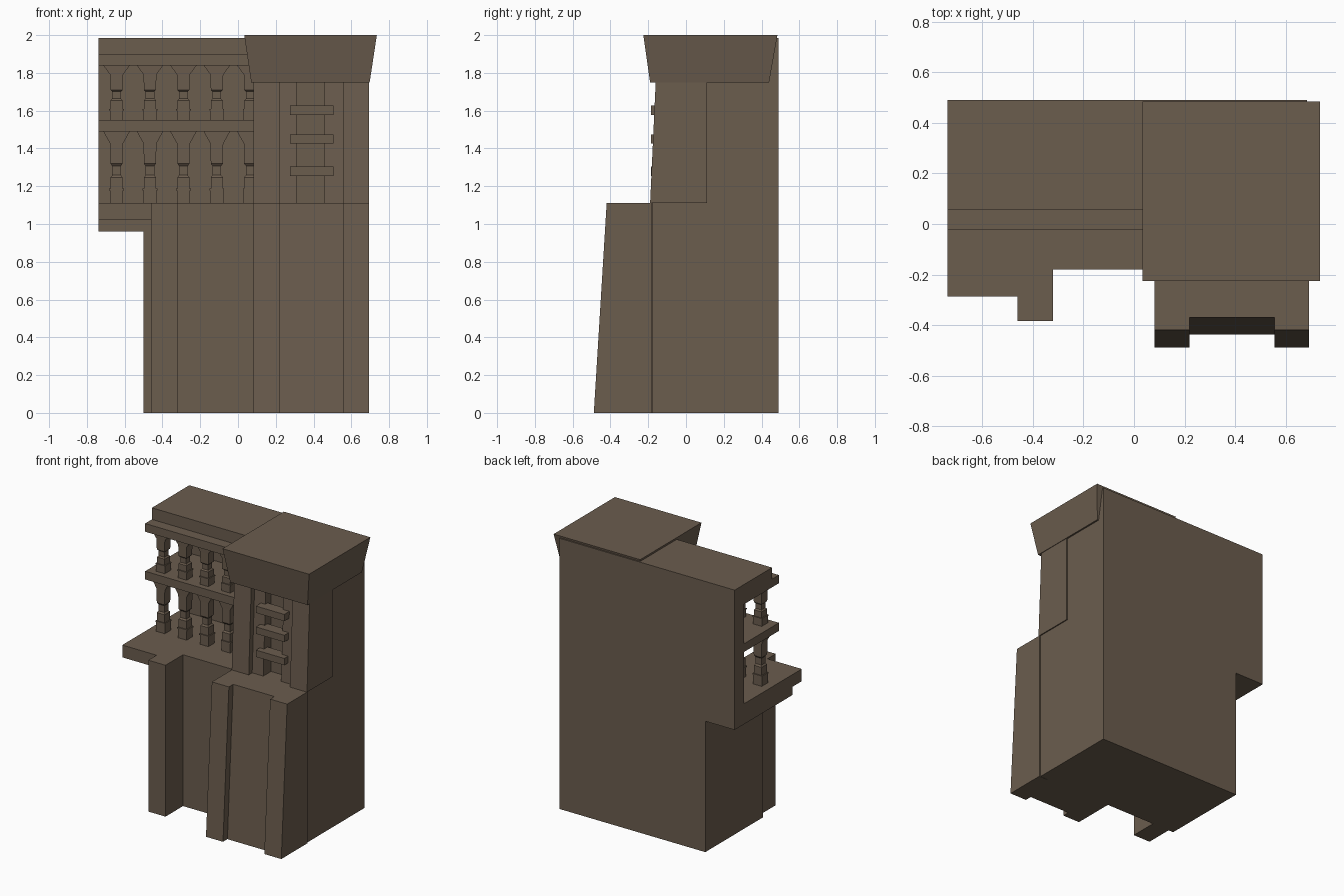
import bpy, bmesh

if "Cube" in bpy.data.objects:
    bpy.data.objects.remove(bpy.data.objects["Cube"])

stone = bpy.data.materials.new("brown_stone")
stone.diffuse_color = (0.147, 0.109, 0.076, 1)
stone.use_nodes = True
stone.node_tree.nodes["Principled BSDF"].inputs["Base Color"].default_value = stone.diffuse_color


def loft(name, sections):
    """Solid from stacked rectangles: (z, x0, x1, y0, y1)."""
    bm = bmesh.new()
    rings = [[bm.verts.new(p) for p in ((x0, y0, z), (x1, y0, z), (x1, y1, z), (x0, y1, z))]
             for z, x0, x1, y0, y1 in sections]
    for a, b in zip(rings, rings[1:]):
        for i in range(4):
            j = (i + 1) % 4
            bm.faces.new((a[i], a[j], b[j], b[i]))
    bm.faces.new(rings[0][::-1])
    bm.faces.new(rings[-1])
    me = bpy.data.meshes.new(name)
    bm.to_mesh(me)
    bm.free()
    me.materials.append(stone)
    ob = bpy.data.objects.new(name, me)
    bpy.context.collection.objects.link(ob)
    return ob


def box(name, x0, x1, y0, y1, z0, z1):
    return loft(name, [(z0, x0, x1, y0, y1), (z1, x0, x1, y0, y1)])


def leaning(name, x0, x1, front_low, front_high, back, z0, z1):
    return loft(name, [(z0, x0, x1, front_low, back), (z1, x0, x1, front_high, back)])


L, BACK, FLOOR = -0.738, 0.49, 1.11

# Ground storey and overhanging gallery floor
box("ground_storey", -0.50, 0.685, -0.18, BACK, 0, FLOOR)
box("floor_underside", L, -0.45, -0.18, BACK, 0.96, 1.02)
box("gallery_floor", L, -0.45, -0.287, BACK, 1.02, FLOOR)
box("corner_pillar", -0.46, -0.32, -0.383, -0.1, 0, FLOOR)

# Open gallery: back wall, slabs, roof
box("gallery_back_wall", L, 0.10, 0.38, BACK, FLOOR, 1.90)
box("gallery_middle_slab", L, 0.10, -0.022, 0.40, 1.49, 1.55)
box("gallery_eave", L, 0.10, -0.022, BACK, 1.84, 1.90)
box("gallery_roof", L, 0.10, 0.057, BACK, 1.90, 1.985)

# Gallery columns: (fraction of height, half width x, half width y)
profile = [(0, .035, .035), (.18, .035, .035), (.18, .039, .039), (.205, .039, .039),
           (.205, .032, .032), (.36, .032, .032), (.39, .023, .023), (.52, .023, .023),
           (.55, .032, .032), (.83, .034, .034), (1, .07, .036)]
for level, z0, z1 in (("lower", FLOOR, 1.49), ("upper", 1.55, 1.84)):
    for i in range(5):
        x, y = -0.643 + 0.177 * i, 0.055
        loft(f"{level}_column_{i + 1}",
             [(z0 + f * (z1 - z0), x - w, min(x + w, 0.12), y - d, y + d) for f, w, d in profile])

# Tower core and battered base with two piers
box("tower_core", 0.082, 0.685, 0.05, BACK, FLOOR, 1.985)
leaning("tower_base_panel", 0.15, 0.62, -0.437, -0.37, -0.17, 0, FLOOR)
leaning("tower_base_left_pier", 0.082, 0.22, -0.488, -0.42, -0.17, 0, FLOOR)
leaning("tower_base_right_pier", 0.555, 0.693, -0.488, -0.42, -0.182, 0, FLOOR)

# Upper tower front: side piers, recessed panels, deep slot
leaning("tower_left_pier", 0.082, 0.22, -0.19, -0.16, 0.11, FLOOR, 1.76)
leaning("tower_right_pier", 0.555, 0.693, -0.19, -0.16, 0.11, FLOOR, 1.76)
leaning("tower_left_panel", 0.21, 0.31, -0.15, -0.12, 0.11, FLOOR, 1.76)
leaning("tower_right_panel", 0.455, 0.56, -0.15, -0.12, 0.11, FLOOR, 1.76)
box("slot_back", 0.30, 0.47, -0.06, 0.11, FLOOR, 1.76)
for i, z in enumerate((1.28, 1.45, 1.603)):
    box(f"slot_bar_{i + 1}", 0.275, 0.505, -0.185, -0.10, z - 0.025, z + 0.025)

# Flared cap
loft("tower_cap", [(1.75, 0.07, 0.697, -0.19, 0.44), (2.0, 0.033, 0.735, -0.226, 0.484)])
